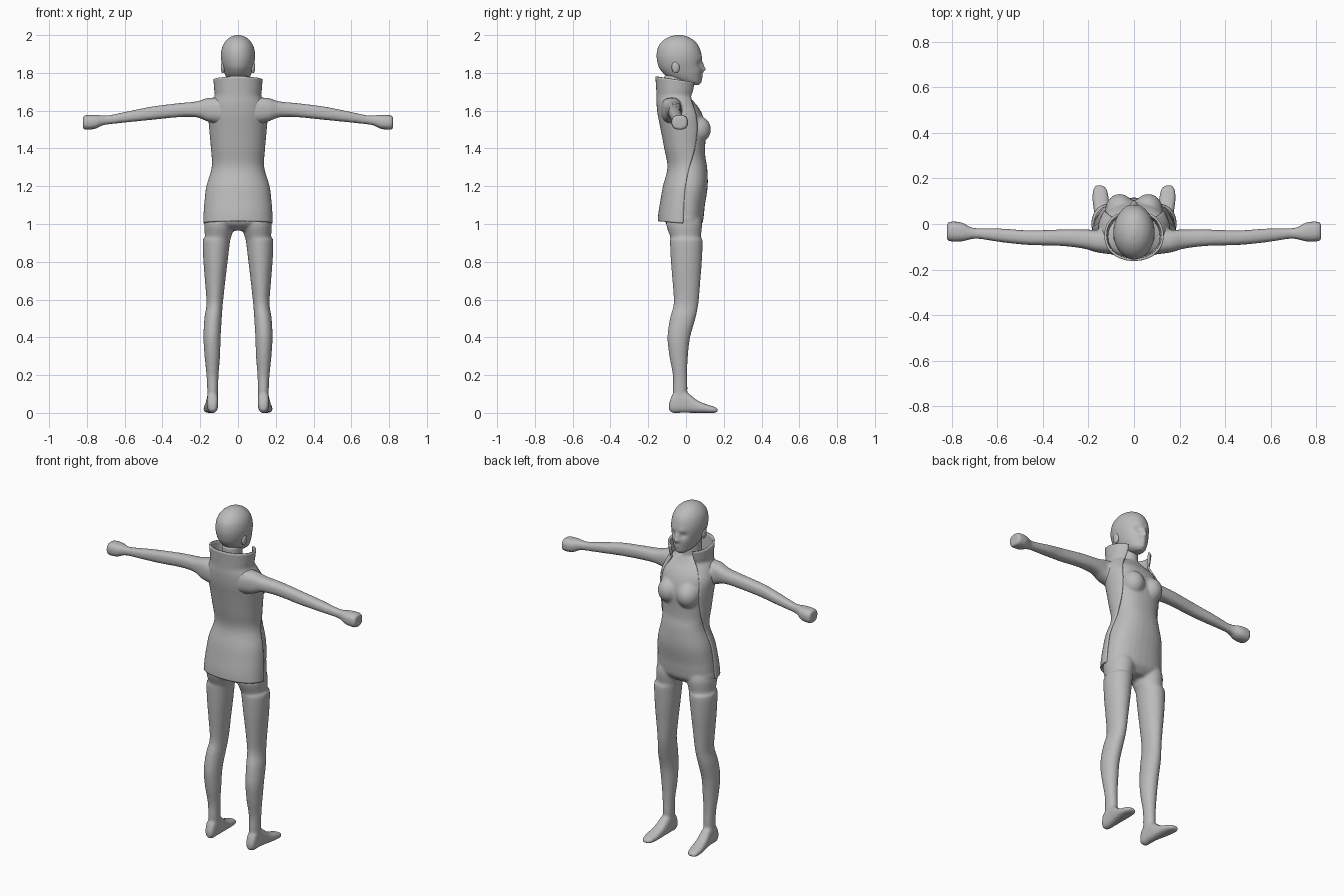
import bpy, bmesh
from math import sin, cos, radians, exp
from mathutils import Matrix, Vector

cube = bpy.data.objects.get("Cube")
if cube:
    bpy.data.objects.remove(cube)

grey = bpy.data.materials.new("plain grey")
grey.use_nodes = True
grey.diffuse_color = (0.5, 0.5, 0.5, 1)
grey.node_tree.nodes["Principled BSDF"].inputs["Base Color"].default_value = (0.5, 0.5, 0.5, 1)


def power(value, exponent):
    return abs(value) ** exponent * (1 if value > 0 else -1)


def refine(rings, steps):
    """Catmull-Rom blend between neighbouring rings."""
    result = []
    last = len(rings) - 1
    for i in range(last):
        a, b, c, d = (rings[max(0, min(last, i + k))] for k in (-1, 0, 1, 2))
        for s in range(steps):
            t = s / steps
            result.append([
                q + t * (r - p + t * (2 * p - 5 * q + 4 * r - w + t * (3 * (q - r) + w - p))) / 2
                for p, q, r, w in zip(a, b, c, d)])
    result.append(list(rings[-1]))
    return result


def loft(bm, rings, axis="Z", sides=32, steps=4, squareness=2.0, mirror=False, arc=False):
    """Skin rings of (position, u low, u high, v low, v high[, half angle])."""
    place = {"Z": lambda p, u, v: (u, v, p),
             "X": lambda p, u, v: (p, u, v),
             "Y": lambda p, u, v: (u, p, v)}[axis]
    flips = (1, -1) if mirror else (1,)
    for flip in flips:
        grid = []
        for ring in refine(rings, steps):
            pos, u0, u1, v0, v1 = ring[:5]
            half = ring[5] if arc else 180
            row = []
            for i in range(sides + (1 if arc else 0)):
                t = radians(half * (2 * i / sides - 1))
                u = (u0 + u1) / 2 + (u1 - u0) / 2 * power(sin(t), 2 / squareness)
                v = (v0 + v1) / 2 - (v1 - v0) / 2 * power(cos(t), 2 / squareness)
                x, y, z = place(pos, u, v)
                row.append(bm.verts.new((x * flip, y, z)))
            grid.append(row)
        for low, high in zip(grid, grid[1:]):
            for i in range(sides):
                j = i + 1 if arc else (i + 1) % sides
                bm.faces.new((low[i], low[j], high[j], high[i]))
        if not arc:
            bm.faces.new(grid[0])
            bm.faces.new(grid[-1])


def ball(bm, centre, radii):
    """Mirrored pair of ellipsoids."""
    for flip in (1, -1):
        spot = Vector((centre[0] * flip, centre[1], centre[2]))
        matrix = Matrix.Translation(spot) @ Matrix.Diagonal((*radii, 1))
        bmesh.ops.create_uvsphere(bm, u_segments=24, v_segments=16, radius=1, matrix=matrix)


def finish(bm, name):
    bmesh.ops.recalc_face_normals(bm, faces=bm.faces)
    mesh = bpy.data.meshes.new(name)
    bm.to_mesh(mesh)
    bm.free()
    mesh.materials.append(grey)
    obj = bpy.data.objects.new(name, mesh)
    bpy.context.collection.objects.link(obj)
    for other in bpy.context.selected_objects:
        other.select_set(False)
    obj.select_set(True)
    bpy.context.view_layer.objects.active = obj
    bpy.ops.object.shade_smooth_by_angle(angle=radians(50))
    return obj


# Body: torso, neck, bust, arms, legs and feet fused into one skin
body = bmesh.new()
torso = [(0.965, .07, -.06, .05), (1.0, .17, -.105, .085), (1.05, .175, -.12, .095),
         (1.1, .172, -.122, .1), (1.2, .16, -.112, .115), (1.3, .132, -.088, .112),
         (1.36, .13, -.095, .102), (1.42, .136, -.108, .102), (1.5, .145, -.125, .105),
         (1.57, .15, -.14, .09), (1.62, .15, -.145, .065), (1.66, .125, -.145, .03),
         (1.69, .07, -.12, .01)]
loft(body, [(z, -w, w, b, f) for z, w, b, f in torso], squareness=2.3)
neck = [(1.6, .07, -.12, .03), (1.68, .056, -.115, .008), (1.79, .052, -.115, .01)]
loft(body, [(z, -w, w, b, f) for z, w, b, f in neck])
ball(body, (.062, .062, 1.5), (.064, .07, .072))

arm = [(.08, -.075, 1.6, .06, .07), (.16, -.075, 1.605, .05, .062),
       (.22, -.066, 1.607, .042, .042), (.32, -.06, 1.602, .036, .037),
       (.46, -.06, 1.586, .032, .035), (.58, -.05, 1.568, .03, .029),
       (.68, -.042, 1.552, .023, .024), (.72, -.04, 1.548, .028, .027),
       (.755, -.035, 1.541, .042, .037), (.8, -.033, 1.538, .044, .039),
       (.82, -.033, 1.537, .038, .034)]
loft(body, [(x, y - ry, y + ry, z - rz, z + rz) for x, y, z, ry, rz in arm],
     axis="X", sides=24, squareness=2.5, mirror=True)

leg = [(.06, .108, .162, -.068, 0), (.12, .105, .163, -.07, .008), (.2, .103, .167, -.07, .006),
       (.3, .095, .177, -.088, .01), (.4, .092, .183, -.098, .022), (.5, .086, .178, -.085, .05),
       (.58, .08, .167, -.065, .066), (.7, .067, .175, -.072, .076), (.8, .055, .183, -.08, .084),
       (.91, .042, .187, -.085, .088), (.93, .036, .176, -.083, .079),
       (1.0, .02, .178, -.105, .085), (1.06, .03, .16, -.09, .07)]
loft(body, leg, mirror=True)

foot = [(-.09, .118, .15, .015, .05), (-.07, .107, .163, 0, .1), (-.03, .105, .165, 0, .12),
        (.01, .105, .168, 0, .105), (.06, .107, .176, 0, .066), (.11, .11, .183, 0, .045),
        (.15, .118, .18, 0, .032), (.168, .132, .17, .004, .022)]
loft(body, foot, axis="Y", squareness=2.6, mirror=True)

skin = finish(body, "body")
fuse = skin.modifiers.new("fuse", "REMESH")
fuse.mode = "VOXEL"
fuse.voxel_size = 0.008
fuse.use_smooth_shade = True
soften = skin.modifiers.new("soften", "SMOOTH")
soften.factor = 0.5
soften.iterations = 4

# Head: lofted skull with soft facial features pushed in and out
head = bmesh.new()
skull = [(1.735, .022, .005, .062), (1.75, .044, -.04, .076), (1.78, .064, -.1, .081),
         (1.82, .078, -.138, .084), (1.86, .088, -.152, .084), (1.9, .09, -.155, .081),
         (1.94, .082, -.146, .068), (1.97, .064, -.122, .044), (1.99, .039, -.09, .012),
         (2.0, .01, -.055, -.02)]
loft(head, [(z, -w, w, b, f) for z, w, b, f in skull], sides=96, steps=6)
features = {"nose": (0, 1.818, .010, .019), "bridge": (0, 1.842, .010, .009),
            "eye": (.033, 1.85, .012, -.010), "brow": (.028, 1.874, .014, .004),
            "cheek": (.042, 1.81, .018, .003), "lips": (0, 1.783, .011, .007),
            "chin": (0, 1.75, .014, .005)}
for v in head.verts:
    if v.co.y > 0:
        x, z = abs(v.co.x), v.co.z
        v.co.y += sum(push * exp(-((x - fx) ** 2 + (z - fz) ** 2) / (2 * size ** 2))
                      for fx, fz, size, push in features.values())
ball(head, (.08, -.055, 1.83), (.011, .021, .032))
finish(head, "head")

# Coat: open-fronted shell over the back, rising into a standing collar
coat = bmesh.new()
shell = [(1.015, .184, -.149, .09, 96), (1.06, .182, -.146, .1, 94), (1.12, .177, -.136, .106, 92),
         (1.2, .167, -.122, .116, 90), (1.3, .139, -.098, .116, 94), (1.4, .143, -.115, .107, 116),
         (1.5, .152, -.134, .112, 124), (1.58, .157, -.15, .1, 128), (1.64, .142, -.156, .066, 135),
         (1.68, .124, -.156, .05, 140), (1.72, .126, -.158, .055, 145), (1.78, .13, -.162, .062, 148)]
loft(coat, [(z, -w, w, b, f, a) for z, w, b, f, a in shell], sides=48, squareness=2.15, arc=True)
for v in coat.verts:
    if v.co.z > 1.66:
        v.co.z -= (v.co.y + .16) * (v.co.z - 1.66) * 1.2
    elif v.co.z < 1.1:
        v.co.z -= (v.co.y + .15) * (1.1 - v.co.z)
cloth = finish(coat, "coat")
thick = cloth.modifiers.new("thickness", "SOLIDIFY")
thick.thickness = 0.01
thick.offset = -1
